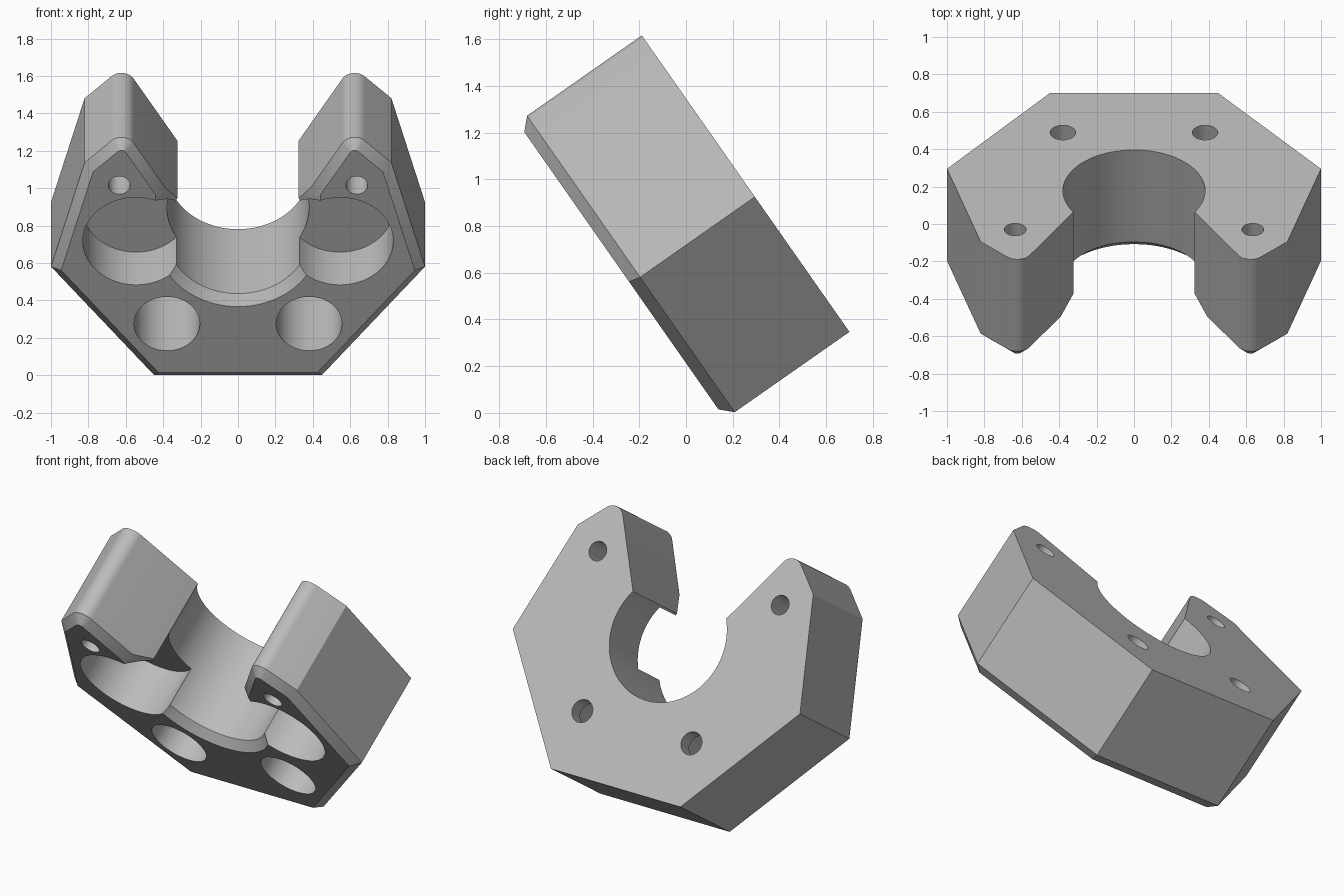
import bpy
import bmesh
from math import cos, sin, pi, radians
from mathutils import Matrix, Vector

cube = bpy.data.objects.get("Cube")
if cube:
    bpy.data.objects.remove(cube, do_unlink=True)

THICK, CHAMFER = 0.65, 0.05
BORE_V, BORE_R = 0.91, 0.38

grey = bpy.data.materials.new("machined_grey")
grey.use_nodes = True
colour = (0.5, 0.5, 0.5, 1)
grey.diffuse_color = colour
grey.node_tree.nodes["Principled BSDF"].inputs["Base Color"].default_value = colour


def loft(name, rings):
    """Closed solid through matching rings of points, capped at both ends."""
    bm = bmesh.new()
    loops = [[bm.verts.new(p) for p in ring] for ring in rings]
    n = len(loops[0])
    for a, b in zip(loops, loops[1:]):
        for i in range(n):
            j = (i + 1) % n
            bm.faces.new((a[i], a[j], b[j], b[i]))
    bm.faces.new(loops[0][::-1])
    bm.faces.new(loops[-1])
    bmesh.ops.recalc_face_normals(bm, faces=bm.faces)
    mesh = bpy.data.meshes.new(name)
    bm.to_mesh(mesh)
    bm.free()
    mesh.materials.append(grey)
    obj = bpy.data.objects.new(name, mesh)
    bpy.context.collection.objects.link(obj)
    return obj


def lathe(name, x, v, profile, sides=64):
    """Round cutter from (radius, depth) steps."""
    angles = [2 * pi * (i + 0.5) / sides for i in range(sides)]
    return loft(name, [[(x + r * cos(a), v + r * sin(a), w) for a in angles]
                       for r, w in profile])


def inset(points, d):
    """Mitred inward offset of a counter-clockwise outline."""
    result = []
    for i, p in enumerate(points):
        a = (p - points[i - 1]).normalized()
        b = (points[(i + 1) % len(points)] - p).normalized()
        na, nb = Vector((-a.y, a.x)), Vector((-b.y, b.x))
        result.append(p + (na + nb) * d / (1 + na.dot(nb)))
    return result


# Faceted horseshoe outline with rounded horn tips
half = [Vector(p) for p in ((0.45, 0), (1, 0.706), (0.82, 1.385))]
for i in range(13):
    a = radians(45 + 105 * i / 12)
    half.append(Vector((0.6235 + 0.076 * cos(a), 1.474 + 0.076 * sin(a))))
half.append(Vector((0.21, BORE_V)))
outline = half + [Vector((-p.x, p.y)) for p in reversed(half)]

# Body with chamfered front rim
body = loft("clamp_body", [[(p.x, p.y, w) for p in pts] for pts, w in (
    (outline, 0), (outline, THICK - CHAMFER), (inset(outline, CHAMFER), THICK))])

# Central bore with chamfered mouth
cutters = [lathe("bore_cutter", 0, BORE_V, (
    (BORE_R, -0.1), (BORE_R, THICK - CHAMFER), (BORE_R + 0.15, THICK + 0.1)), 96)]

# Sloped relief on the inner horn corners
cutters.append(loft("corner_relief_cutter", [
    [(-0.19, v, 0.4), (0.19, v, 0.4), (0.49, v, 0.7), (-0.49, v, 0.7)]
    for v in (0.95, 1.4)]))

# Pockets, counterbored holes and small holes on both sides
for s in (-1, 1):
    cutters += [
        lathe("pocket_cutter", s * 0.545, 0.907, ((0.285, 0.345), (0.285, 0.8))),
        lathe("counterbore_cutter", s * 0.38, 0.368,
              ((0.068, -0.1), (0.068, 0.1), (0.176, 0.1), (0.176, 0.8))),
        lathe("screw_hole_cutter", s * 0.635, 1.272, ((0.058, -0.1), (0.058, 0.8)), 40),
    ]

bpy.context.view_layer.objects.active = body
for cutter in cutters:
    cutter.hide_render = True
    mod = body.modifiers.new("cut", 'BOOLEAN')
    mod.operation, mod.solver, mod.object = 'DIFFERENCE', 'EXACT', cutter
    bpy.ops.object.modifier_apply(modifier=mod.name)
    bpy.data.objects.remove(cutter, do_unlink=True)

# Lean the body back onto its lower front edge
body.data.transform(Matrix.Translation((0, 0.70, 0.347)) @ Matrix.Rotation(radians(125), 4, 'X'))
bpy.ops.object.select_all(action='DESELECT')
body.select_set(True)
bpy.ops.object.shade_smooth_by_angle(angle=radians(30))
